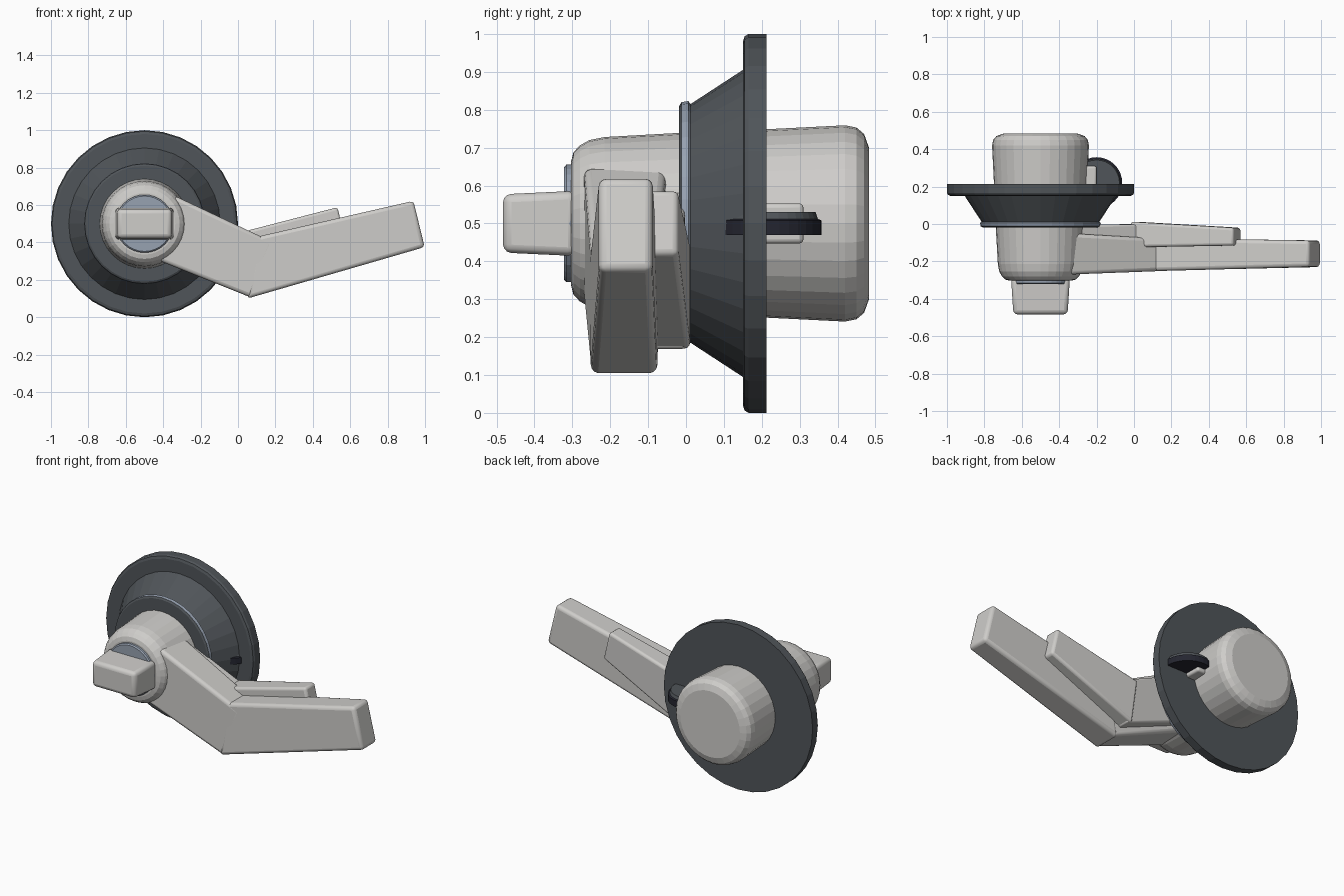
import bpy, bmesh, math
from mathutils import Vector

cube = bpy.data.objects.get("Cube")
if cube:
    bpy.data.objects.remove(cube, do_unlink=True)


def material(name, rgb):
    m = bpy.data.materials.new(name)
    m.use_nodes = True
    m.diffuse_color = (*rgb, 1)
    m.node_tree.nodes["Principled BSDF"].inputs["Base Color"].default_value = (*rgb, 1)
    return m


light_grey = material("light grey", (0.62, 0.61, 0.59))
dark_grey = material("dark grey", (0.08, 0.09, 0.1))
slate = material("slate blue", (0.31, 0.36, 0.44))
near_black = material("near black", (0.018, 0.019, 0.03))

AXIS_X, AXIS_Z = -0.5, 0.5


def finish(name, bm, mat):
    bmesh.ops.recalc_face_normals(bm, faces=bm.faces[:])
    mesh = bpy.data.meshes.new(name)
    bm.to_mesh(mesh)
    bm.free()
    mesh.materials.append(mat)
    obj = bpy.data.objects.new(name, mesh)
    bpy.context.collection.objects.link(obj)
    return obj


def bevel(obj, width):
    mod = obj.modifiers.new("Rounded edges", "BEVEL")
    mod.width, mod.segments = width, 3
    mod.angle_limit = math.radians(25)


def smooth(obj, angle):
    bpy.ops.object.select_all(action="DESELECT")
    obj.select_set(True)
    bpy.context.view_layer.objects.active = obj
    bpy.ops.object.shade_smooth_by_angle(angle=math.radians(angle))


def lathe(name, profile, mat, sides=32):
    """Turn (y, radius) points around the spindle axis, capped at both ends."""
    bm = bmesh.new()
    rings = []
    for y, r in profile:
        rings.append([bm.verts.new((AXIS_X + r * math.cos(a), y, AXIS_Z + r * math.sin(a)))
                      for a in (math.tau * i / sides for i in range(sides))])
    for a, b in zip(rings, rings[1:]):
        for i in range(sides):
            j = (i + 1) % sides
            bm.faces.new((a[i], a[j], b[j], b[i]))
    bm.faces.new(rings[0])
    bm.faces.new(rings[-1])
    return finish(name, bm, mat)


def block(name, outline, y_left, y_right, mat, width=0.02):
    """Tapered bar: outline is (x, z) left bottom, right bottom, right top, left top."""
    bm = bmesh.new()
    depth = (y_left, y_right, y_right, y_left)
    sides = [[bm.verts.new((x, d[k], z)) for (x, z), d in zip(outline, depth)] for k in (0, 1)]
    bm.faces.new(sides[0])
    bm.faces.new(sides[1])
    for i in range(4):
        j = (i + 1) % 4
        bm.faces.new((sides[0][i], sides[0][j], sides[1][j], sides[1][i]))
    obj = finish(name, bm, mat)
    bevel(obj, width)
    smooth(obj, 20)
    return obj


# Rose plate: flared cone with a wide rim and a thin slate collar
rose = lathe("rose_plate", [(-0.018, 0.31), (-0.012, 0.32), (0.006, 0.323), (0.012, 0.315),
                            (0.15, 0.405), (0.15, 0.48), (0.155, 0.494), (0.165, 0.5),
                            (0.213, 0.5)], dark_grey)
rose.data.materials.append(slate)
for face in rose.data.polygons:
    if -0.01 < face.center.y < 0.011:
        face.material_index = 1

# Front and rear hubs
lathe("front_hub", [(-0.303, 0.165), (-0.297, 0.188), (-0.28, 0.206), (-0.255, 0.22),
                    (-0.215, 0.228), (0.0, 0.24)], light_grey)
lathe("rear_hub", [(0.2, 0.248), (0.42, 0.259), (0.45, 0.253), (0.47, 0.236),
                   (0.483, 0.2)], light_grey)

# Turn button on its round plate
lathe("button_plate", [(-0.322, 0.148), (-0.316, 0.155), (-0.28, 0.155)], slate)

bm = bmesh.new()
ends = []
for y, w, h in ((-0.483, 0.145, 0.077), (-0.29, 0.157, 0.086)):
    ends.append([bm.verts.new((AXIS_X + sx * w, y, AXIS_Z + sz * h))
                 for sx, sz in ((-1, -1), (1, -1), (1, 1), (-1, 1))])
for ring in ends:
    bm.faces.new(ring)
for i in range(4):
    j = (i + 1) % 4
    bm.faces.new((ends[0][i], ends[0][j], ends[1][j], ends[1][i]))
button = finish("turn_button", bm, light_grey)
bevel(button, 0.022)
smooth(button, 20)

# Main lever: arm sloping down from the hub, then the rising grip
block("lever_arm", [(-0.44, 0.31), (0.07, 0.105), (0.19, 0.4), (-0.34, 0.65)],
      (-0.27, -0.05), (-0.25, -0.08), light_grey)
block("lever_grip", [(0.05, 0.1), (0.998, 0.375), (0.938, 0.622), (0.1, 0.43)],
      (-0.252, -0.075), (-0.23, -0.088), light_grey)

# Thinner inner lever behind the main one
block("inner_arm", [(-0.42, 0.34), (0.04, 0.165), (0.13, 0.4), (-0.32, 0.6)],
      (-0.08, -0.005), (-0.1, 0.0), light_grey, 0.012)
block("inner_grip", [(0.02, 0.165), (0.572, 0.418), (0.532, 0.588), (-0.02, 0.445)],
      (-0.125, 0.012), (-0.115, -0.02), light_grey, 0.015)

# Locking cam: horizontal disc with a chamfered top
bm = bmesh.new()
rings = []
for z, r in ((0.47, 0.137), (0.508, 0.137), (0.512, 0.128), (0.53, 0.122)):
    rings.append([bm.verts.new(Vector((-0.2 + r * math.cos(a), 0.22 + r * math.sin(a), z)))
                  for a in (math.tau * i / 32 for i in range(32))])
for a, b in zip(rings, rings[1:]):
    for i in range(32):
        j = (i + 1) % 32
        bm.faces.new((a[i], a[j], b[j], b[i]))
bm.faces.new(rings[0])
bm.faces.new(rings[-1])
cam = finish("locking_cam", bm, near_black)
cam.data.materials.append(dark_grey)
for face in cam.data.polygons:
    if face.center.z > 0.511:
        face.material_index = 1

# Peg joining the cam to the rear hub
block("cam_peg", [(-0.28, 0.447), (-0.2, 0.447), (-0.2, 0.553), (-0.28, 0.553)],
      (0.2, 0.31), (0.2, 0.31), light_grey, 0.012)
